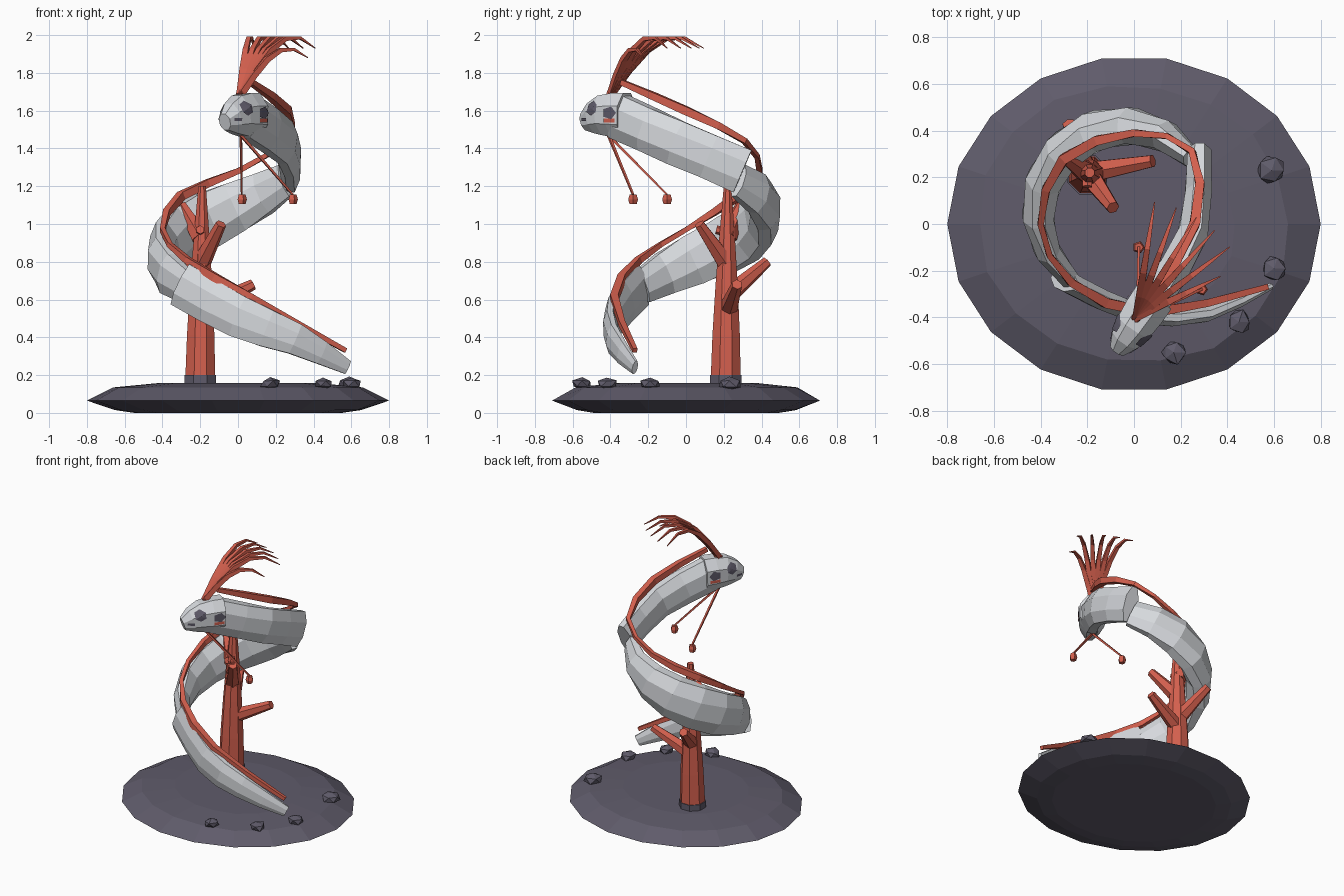
import bpy, bmesh, random
from math import sin, cos, pi, tau, radians
from mathutils import Vector
from mathutils.bvhtree import BVHTree

random.seed(4)
default_cube = bpy.data.objects.get("Cube")
if default_cube:
    bpy.data.objects.remove(default_cube, do_unlink=True)


def make_material(name, red, green, blue):
    material = bpy.data.materials.new(name)
    material.use_nodes = True
    material.diffuse_color = (red, green, blue, 1)
    shader = material.node_tree.nodes["Principled BSDF"]
    shader.inputs["Base Color"].default_value = material.diffuse_color
    return material


SILVER = make_material("silver", 0.68, 0.7, 0.73)
CORAL = make_material("coral_red", 0.65, 0.115, 0.075)
SLATE = make_material("slate", 0.115, 0.105, 0.145)


def finish(bm, name, material):
    bmesh.ops.recalc_face_normals(bm, faces=bm.faces)
    mesh = bpy.data.meshes.new(name)
    bm.to_mesh(mesh)
    bm.free()
    mesh.materials.append(material)
    built = bpy.data.objects.new(name, mesh)
    bpy.context.collection.objects.link(built)
    return built


def skin(name, rings, material):
    """Bridge rings of equal length and cap both ends."""
    bm = bmesh.new()
    loops = [[bm.verts.new(point) for point in ring] for ring in rings]
    count = len(loops[0])
    for lower, upper in zip(loops, loops[1:]):
        for i in range(count):
            j = (i + 1) % count
            bm.faces.new((lower[i], lower[j], upper[j], upper[i]))
    bm.faces.new(loops[0])
    bm.faces.new(loops[-1])
    return finish(bm, name, material)


def smooth_path(controls, steps):
    """Smooth curve through the control points, with steps points per span."""
    knots = [Vector(point) for point in controls]
    last = len(knots) - 1
    path = []
    for i in range(last):
        a, b = knots[i], knots[i + 1]
        before = knots[i - 1] if i > 0 else a * 2 - b
        after = knots[i + 2] if i + 2 <= last else b * 2 - a
        for step in range(steps):
            t = step / steps
            bend = (b - before) * t * (1 - t) ** 2 - (after - a) * t * t * (1 - t)
            path.append(a.lerp(b, t * t * (3 - 2 * t)) + bend / 2)
    return path + [knots[-1]]


def sweep(name, path, width, height, material, sides=8, rough=0.0):
    """Loft an upright section along a path; half sizes are rules of the fraction travelled."""
    last = len(path) - 1
    rings = []
    for i, point in enumerate(path):
        along = (path[min(i + 1, last)] - path[max(i - 1, 0)]).normalized()
        reference = Vector((0, 1, 0)) if abs(along.z) > 0.97 else Vector((0, 0, 1))
        side = along.cross(reference).normalized()
        up = side.cross(along)
        ring = []
        for k in range(sides):
            angle = tau * (k + 0.5) / sides
            scale = (1 + random.uniform(-rough, rough)) / cos(pi / sides)
            across = side * width(i / last) * cos(angle)
            ring.append(point + (across + up * height(i / last) * sin(angle)) * scale)
        rings.append(ring)
    return skin(name, rings, material)


def rod(name, controls, steps, radius, material, sides):
    return sweep(name, smooth_path(controls, steps), radius, radius, material, sides)


# Rock base: faceted oval disc with an uneven edge
wobble = [random.uniform(0.97, 1.02) for corner in range(18)]
base_rings = []
for radius, level in ((0.7, 0), (0.83, 0.015), (1, 0.065), (0.84, 0.135), (0.55, 0.157)):
    ring = []
    for corner, uneven in enumerate(wobble):
        angle = tau * corner / len(wobble)
        reach = radius if radius == 1 else radius * uneven
        ring.append((0.8 * reach * cos(angle), 0.72 * reach * sin(angle), level))
    base_rings.append(ring)
skin("rock_base", base_rings, SLATE)

# Scattered stones
for x, y in ((0.59, 0.23), (0.6, -0.19), (0.45, -0.42), (0.17, -0.55)):
    bm = bmesh.new()
    bmesh.ops.create_icosphere(bm, subdivisions=1, radius=random.uniform(0.055, 0.07))
    for vert in bm.verts:
        vert.co *= random.uniform(0.8, 1.1)
        vert.co.z *= 0.6
        vert.co += Vector((x, y, 0.155))
    finish(bm, "stone", SLATE)

# Coral trunk, its dark foot and its branches
rod("coral_trunk", [(-0.2, 0.21, 0.15), (-0.19, 0.22, 1.2)], 4, lambda t: 0.08 - 0.06 * t ** 1.5, CORAL, 8)
rod("trunk_foot", [(-0.2, 0.21, 0.14), (-0.2, 0.21, 0.2)], 1, lambda t: 0.084, SLATE, 8)
for height, tip in ((0.78, (-0.09, 0.07, 1)), (0.54, (0.08, 0.27, 0.68)),
                    (0.62, (-0.28, 0.43, 0.8)), (0.93, (-0.3, 0.29, 1.1))):
    rod("coral_branch", [(-0.2, 0.22, height), tip], 1, lambda t: 0.045 - 0.02 * t, CORAL, 6)
rod("coral_nub", [(-0.2, 0.2, 0.96), (-0.2, 0.16, 0.97)], 1, lambda t: 0.02, CORAL, 6)

# Coiled body in three overlapping lengths
upper_body = sweep("upper_body", smooth_path([(0.06, -0.36, 1.57), (0.25, -0.05, 1.43), (0.28, 0.3, 1.28)], 2),
                   lambda t: 0.075 - 0.025 * t, lambda t: 0.12, SILVER, rough=0.03)
coil = []
for step in range(9):
    turn = radians(38 + 24 * step)
    coil.append(Vector((0.37 * cos(turn) - 0.04, 0.37 * sin(turn) + 0.05, 1.23 - 0.07 * step)))
sweep("middle_body", coil, lambda t: 0.04 + 0.045 * sin(pi * t ** 0.8),
      lambda t: 0.09 + 0.06 * sin(pi * t), SILVER, rough=0.03)
sweep("tail", smooth_path([(-0.3, -0.24, 0.68), (0, -0.38, 0.51), (0.3, -0.39, 0.39), (0.58, -0.27, 0.24)], 2),
      lambda t: 0.045 - 0.03 * t * t, lambda t: 0.12 - 0.083 * t * t, SILVER, rough=0.03)

# Dorsal fin running the whole length, swelling along each body part
fin_line = [(0.07, -0.34, 1.75), (0.26, 0, 1.6), (0.25, 0.31, 1.44), (0, 0.39, 1.28), (-0.3, 0.28, 1.15),
            (-0.4, 0, 0.97), (-0.27, -0.25, 0.81), (0.07, -0.38, 0.61), (0.57, -0.27, 0.33)]
rod("dorsal_fin", fin_line, 2, lambda t: 0.017 + 0.005 * cos(tau * (2.8 * t - 0.35)), CORAL, 4)

# Head tapering to the snout
head = sweep("head", smooth_path([(0.085, -0.315, 1.575), (0, -0.44, 1.575), (-0.07, -0.54, 1.54)], 2),
             lambda t: 0.09 - 0.055 * t ** 2.5, lambda t: 0.118 - 0.073 * t ** 2.5, SILVER)

# Face markings draped over the surface on both sides
bm = bmesh.new()
for part in (head, upper_body):
    bm.from_mesh(part.data)
surface = BVHTree.FromBMesh(bm)
bm.free()
forward = Vector((-0.53, -0.85, 0)).normalized()
outward = Vector((-forward.y, forward.x, 0))


def marking(name, along, up, length, height, corners, material):
    for side in (outward, -outward):
        bm = bmesh.new()

        def drape(angle, scale):
            start = Vector((0.015, -0.42, 1.578)) + forward * (along + length * scale * cos(angle)) + side
            start.z += up + height * scale * sin(angle)
            hit = surface.ray_cast(start, -side)[0] or start - side
            return bm.verts.new(hit + side * 0.006)

        centre = drape(0, 0)
        angles = [tau * (k + 0.5) / corners for k in range(corners)]
        inner = [drape(angle, 0.5) for angle in angles]
        rim = [drape(angle, 1) for angle in angles]
        for i in range(corners):
            bm.faces.new((centre, inner[i - 1], inner[i]))
            bm.faces.new((inner[i - 1], rim[i - 1], rim[i], inner[i]))
        finish(bm, name, material)


marking("eye", 0.05, 0.035, 0.04, 0.04, 6, SLATE)
marking("gill_slit", -0.075, 0.01, 0.045, 0.035, 5, SLATE)
marking("gill_stripe", -0.075, -0.03, 0.05, 0.014, 4, CORAL)
marking("mouth", 0.11, -0.025, 0.03, 0.012, 4, SLATE)

# Crest: a fan of rays that rise and droop toward their tips
for ray in range(6):
    turn = radians(81 - 11 * ray)
    reach = 0.4 if ray == 5 else 0.5
    path = []
    for step in range(6):
        t = step / 5
        path.append(Vector((0.01 + reach * t * cos(turn), -0.4 + reach * t * sin(turn),
                            1.68 + reach * 0.62 * sin(2.2 * t))))
    thickness = lambda t: 0.017 - 0.015 * t * t
    sweep("crest_ray", path, thickness, thickness, CORAL, 4)

# Two long feelers ending in small beads
for x, y in ((0.02, -0.1), (0.29, -0.28)):
    bead = Vector((x, y, 1.13))
    lift = Vector((0, 0, 0.025))
    rod("feeler", [(0.015, -0.41, 1.47), bead + lift], 2, lambda t: 0.007 - 0.002 * t, CORAL, 4)
    rod("feeler_bead", [bead - lift, bead + lift], 2, lambda t: 0.016 + 0.006 * sin(pi * t), CORAL, 5)
